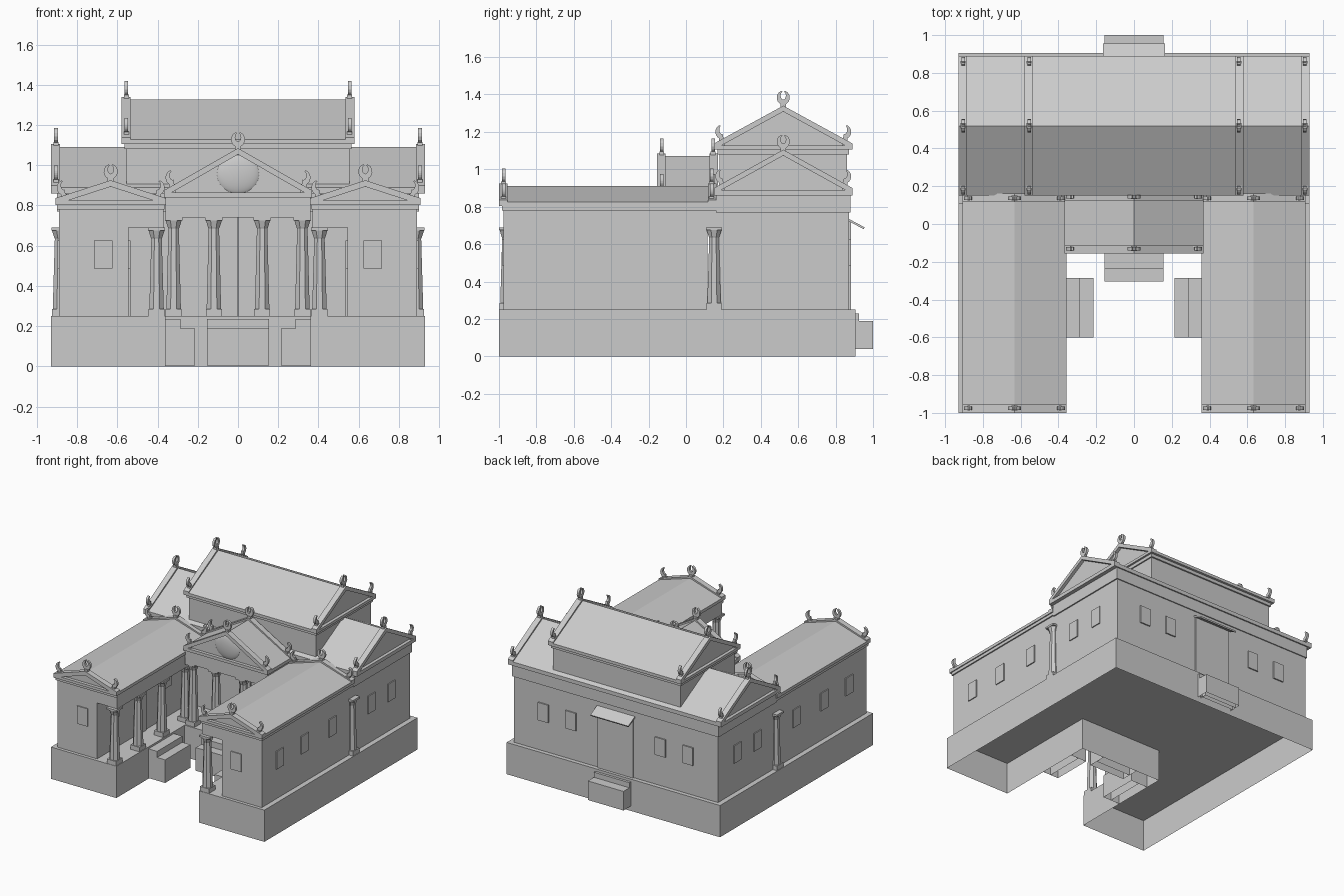
import bpy, bmesh
from math import sin, cos, pi, radians
from mathutils import Matrix, Vector

if "Cube" in bpy.data.objects:
    bpy.data.objects.remove(bpy.data.objects["Cube"])

I = Matrix.Identity(4)


def extrude(name, pts, vec, mat=I, hollow=False):
    """Solid from a planar outline pushed along vec; hollow leaves the start face open."""
    bm = bmesh.new()
    f = bm.faces.new([bm.verts.new(mat @ Vector(p)) for p in pts])
    r = bmesh.ops.extrude_face_region(bm, geom=[f], use_keep_orig=True)
    vs = [g for g in r["geom"] if isinstance(g, bmesh.types.BMVert)]
    bmesh.ops.translate(bm, verts=vs, vec=mat.to_3x3() @ Vector(vec))
    bmesh.ops.recalc_face_normals(bm, faces=bm.faces)
    if hollow:
        bmesh.ops.delete(bm, geom=[f], context='FACES_ONLY')
    me = bpy.data.meshes.new(name)
    bm.to_mesh(me)
    bm.free()
    ob = bpy.data.objects.new(name, me)
    bpy.context.collection.objects.link(ob)
    return ob


def box(name, x, y, z, mat=I, hollow=False):
    return extrude(name, [(x[0], y[0], z[0]), (x[1], y[0], z[0]),
                          (x[1], y[1], z[0]), (x[0], y[1], z[0])],
                   (0, 0, z[1] - z[0]), mat, hollow)


def mx(s, a, b):
    """x range mirrored by sign s."""
    return tuple(sorted((s * a, s * b)))


def column(x, y, top, base=0.25):
    """Plinth, tapering octagonal shaft with flared capital, abacus."""
    box("column_plinth", (x - .04, x + .04), (y - .04, y + .04), (base, base + .035))
    rings = [(.039, base + .035), (.028, top - .055), (.031, top - .05), (.043, top - .015)]
    bm = bmesh.new()
    prev = None
    for r, z in rings:
        cur = [bm.verts.new((x + r * cos((i + .5) * pi / 4), y + r * sin((i + .5) * pi / 4), z))
               for i in range(8)]
        if prev:
            for i in range(8):
                j = (i + 1) % 8
                bm.faces.new((prev[i], prev[j], cur[j], cur[i]))
        else:
            bm.faces.new(cur[::-1])
        prev = cur
    bm.faces.new(prev)
    me = bpy.data.meshes.new("column_shaft")
    bm.to_mesh(me)
    bm.free()
    bpy.context.collection.objects.link(bpy.data.objects.new("column_shaft", me))
    box("column_abacus", (x - .043, x + .043), (y - .043, y + .043), (top - .015, top))


def horn(x, y, z, mat, side=0):
    """Crescent finial open at the top; side keeps only one half of it."""
    lo, hi = {0: (18, 342), -1: (165, 340), 1: (20, 195)}[side]
    n = 12
    ang = [radians(lo + (hi - lo) * i / n) for i in range(n + 1)]
    outer = [(x + .035 * sin(a), y - .009, z + .047 + .038 * cos(a)) for a in ang]
    inner = [(x + .014 * sin(a), y - .009, z + .058 + .022 * cos(a)) for a in reversed(ang)]
    extrude("roof_finial", outer + inner, (0, .018, 0), mat)
    box("finial_foot", (x - .015, x + .015), (y - .013, y + .013), (z - .03, z + .015), mat)


def gable_roof(name, hw, y0, y1, zc, ze, za, mat):
    """Cornice slab, roof body, raised raking cornices and finials, ridge along local y."""
    box(name + "_cornice", (-hw, hw), (y0, y1), (zc, ze - .012), mat)
    d = .014
    extrude(name + "_roof", [(-hw, y0 + .025, zc + .01), (hw, y0 + .025, zc + .01),
                             (hw, y0 + .025, ze - d + .004), (0, y0 + .025, za - d),
                             (-hw, y0 + .025, ze - d + .004)],
            (0, y1 - y0 - .05, 0), mat)
    t = .032
    for ya, yb, yf in ((y0, y0 + .045, y0 + .025), (y1 - .045, y1, y1 - .025)):
        extrude(name + "_raking_cornice",
                [(-hw, ya, ze), (0, ya, za), (hw, ya, ze),
                 (hw, ya, ze - t), (0, ya, za - t), (-hw, ya, ze - t)], (0, yb - ya, 0), mat)
        horn(0, yf, za - .004, mat)
        slope = (za - ze) / hw
        for s in (-1, 1):
            horn(s * (hw - .03 - .012), yf, ze + .042 * slope - .008, mat, s)


# podium, U-shaped and open underneath
extrude("podium", [(-.93, -1, 0), (-.36, -1, 0), (-.36, -.15, 0), (.36, -.15, 0),
                   (.36, -1, 0), (.93, -1, 0), (.93, .905, 0), (-.93, .905, 0)],
        (0, 0, .25), I, True)

# steps, open underneath
box("front_step_upper", (-.155, .155), (-.235, -.15), (.005, .235), I, True)
box("front_step_lower", (-.155, .155), (-.305, -.235), (.005, .187), I, True)
box("back_step_upper", (-.155, .13), (.905, .96), (.04, .19), I, True)
box("back_step_top", (-.155, .155), (.905, .925), (.04, .23), I, True)
box("back_step_lower", (-.155, .155), (.925, 1.0), (.04, .19), I, True)
for s in (-1, 1):
    box("side_step_upper", mx(s, .36, .285), (-.6, -.285), (.005, .235), I, True)
    box("side_step_lower", mx(s, .285, .215), (-.6, -.285), (.005, .187), I, True)

# main hall with its lower and upper roofs
turn = Matrix.Translation((0, .52, 0)) @ Matrix.Rotation(pi / 2, 4, 'Z')
box("main_hall", (-.89, .89), (.168, .872), (.25, .78), I, True)
box("main_entablature", (-.9, .9), (.16, .88), (.77, .87))
gable_roof("main", .37, -.93, .93, .86, .9, 1.105, turn)
box("upper_hall", (-.555, .555), (.18, .86), (.8, 1.1))
box("upper_entablature", (-.565, .565), (.168, .872), (1.08, 1.115))
gable_roof("upper", .37, -.58, .58, 1.105, 1.138, 1.34, turn)

# portico
box("portico_entablature", (-.36, .36), (-.145, .168), (.74, .85))
gable_roof("portico", .367, -.155, .17, .84, .875, 1.085, I)
for x in (-.32, -.12, .12, .32):
    column(x, -.1, .74)
for s in (-1, 1):
    box("front_door_leaf", mx(s, .003, .1), (.155, .17), (.25, .74))

# rounded relief in the pediment
bpy.ops.mesh.primitive_uv_sphere_add(segments=32, ring_count=16, location=(0, -.122, .955))
relief = bpy.context.object
relief.name = "pediment_relief"
relief.scale = (.11, .026, .1)
bpy.ops.object.shade_smooth_by_angle()

# wings with porches on the courtyard side
for s in (-1, 1):
    box("wing_hall", mx(s, .545, .89), (-.975, .115), (.25, .7), I, True)
    box("wing_entablature", mx(s, .37, .89), (-.975, .168), (.69, .785))
    box("wing_frieze", mx(s, .365, .9), (-.985, .168), (.78, .81))
    gable_roof("wing", .275, -1, .162, .803, .836, .925, Matrix.Translation((s * .633, 0, 0)))
    for y in (-.957, -.665, -.37, -.075):
        column(s * .405, y, .69)
    column(s * .885, .15, .69)
    # windows
    box("wing_front_window", mx(s, .625, .715), (-.983, -.97), (.485, .625))
    for y in (-.755, -.445, -.1, .385, .635):
        box("outer_window", mx(s, .88, .898), (y - .045, y + .045), (.485, .625))
    for y in (-.755, -.1):
        box("porch_window", mx(s, .535, .55), (y - .045, y + .045), (.485, .625))
    box("porch_door", mx(s, .535, .55), (-.51, -.375), (.25, .62))
    for x in (.39, .63):
        box("back_window", mx(s, x - .045, x + .045), (.865, .882), (.485, .625))

# back door and sloping canopy
box("back_door", (-.155, .155), (.865, .882), (.25, .72))
extrude("back_canopy", [(-.165, .87, .735), (-.165, .955, .69), (-.165, .95, .68),
                        (-.165, .87, .722)], (.33, 0, 0))
